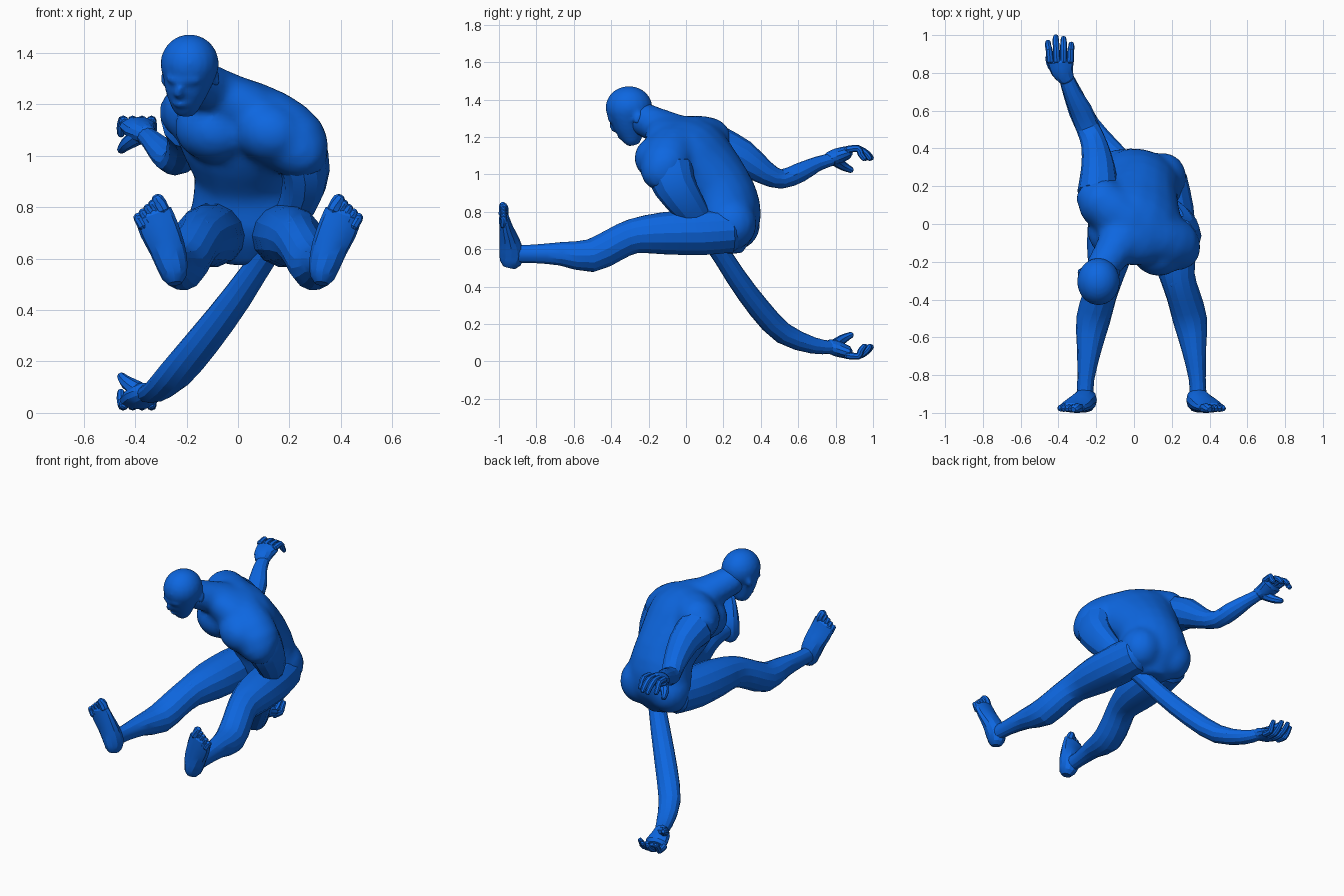
import bpy, bmesh, math
from mathutils import Vector, Matrix

if "Cube" in bpy.data.objects:
    bpy.data.objects.remove(bpy.data.objects["Cube"])

blue = bpy.data.materials.new("blue")
blue.use_nodes = True
blue.diffuse_color = (0.004, 0.135, 0.75, 1)
blue.node_tree.nodes["Principled BSDF"].inputs["Base Color"].default_value = blue.diffuse_color


def finish(name, bm, fuse=0):
    """Turn a bmesh into an object; optionally fuse overlapping volumes."""
    bmesh.ops.recalc_face_normals(bm, faces=bm.faces)
    mesh = bpy.data.meshes.new(name)
    bm.to_mesh(mesh)
    bm.free()
    mesh.materials.append(blue)
    ob = bpy.data.objects.new(name, mesh)
    bpy.context.collection.objects.link(ob)
    if fuse:
        rem = ob.modifiers.new("fuse", 'REMESH')
        rem.mode, rem.voxel_size, rem.use_smooth_shade = 'VOXEL', fuse, True
        soft = ob.modifiers.new("soften", 'SMOOTH')
        soft.factor, soft.iterations = 0.5, 6
    else:
        bpy.ops.object.select_all(action='DESELECT')
        ob.select_set(True)
        bpy.context.view_layer.objects.active = ob
        bpy.ops.object.shade_smooth_by_angle(angle=math.radians(25))


def spline(pts, steps):
    """Catmull-Rom resampling of (x, y, z, width, depth) stations."""
    pts = [Vector(p) for p in pts]
    ext = [pts[0] * 2 - pts[1]] + pts + [pts[-1] * 2 - pts[-2]]
    out = []
    for i in range(1, len(ext) - 2):
        a, b, c, d = ext[i - 1:i + 3]
        for k in range(steps):
            t = k / steps
            out.append((b * 2 + (c - a) * t + (a * 2 - b * 5 + c * 4 - d) * t ** 2
                        + (b * 3 - a - c * 3 + d) * t ** 3) / 2)
    return out + [pts[-1]]


def tube(bm, pts, side=(1, 0, 0), side_end=None, n=12, steps=2):
    """Loft elliptical sections along a path, with rounded ends."""
    st = spline(pts, steps)
    side = Vector(side)
    side_end = Vector(side_end or side)
    pos = [Vector(p[:3]) for p in st]
    rings = []
    last = len(st) - 1
    for i, p in enumerate(st):
        t = (pos[min(i + 1, last)] - pos[max(i - 1, 0)]).normalized()
        u = side.lerp(side_end, i / last)
        u = (u - t * u.dot(t)).normalized()
        v = t.cross(u)
        sections = [(0, 1)]
        if i == 0:
            sections = [(-0.5, 0.6), (0, 1)]
        elif i == last:
            sections = [(0, 1), (0.5, 0.6)]
        for off, k in sections:
            c = pos[i] + t * off * min(p[3], p[4])
            rings.append([bm.verts.new(c + u * math.cos(a) * p[3] * k + v * math.sin(a) * p[4] * k)
                          for a in (math.tau * j / n for j in range(n))])
    for lo, hi in zip(rings, rings[1:]):
        for j in range(n):
            bm.faces.new((lo[j], lo[(j + 1) % n], hi[(j + 1) % n], hi[j]))
    bm.faces.new(rings[0])
    bm.faces.new(rings[-1])


def blob(bm, c, r, rot=(0, 0, 0), seg=16):
    """Ellipsoid muscle or mass."""
    m = Matrix.Translation(c)
    for angle, axis in zip(rot, "XYZ"):
        m = m @ Matrix.Rotation(math.radians(angle), 4, axis)
    bmesh.ops.create_uvsphere(bm, u_segments=seg, v_segments=seg // 2 + 2, radius=1,
                              matrix=m @ Matrix.Diagonal((*r, 1)))


# Torso: leaning and twisted trunk with shoulders, chest, seat and neck
bm = bmesh.new()
tube(bm, [(.04, .23, .63, .15, .11), (.04, .225, .71, .22, .16), (.035, .22, .82, .22, .175),
          (.03, .175, .93, .205, .175), (.01, .085, 1.04, .25, .185), (0, .01, 1.13, .27, .18),
          (-.03, -.06, 1.19, .23, .135), (-.08, -.13, 1.245, .13, .09)],
     (1, -.25, 0), (.82, -.57, -.2), n=18)
# Shoulder girdle
tube(bm, [(-.235, .16, 1.165, .10, .10), (-.19, .13, 1.17, .135, .13), (-.04, .02, 1.175, .14, .14),
          (.12, -.07, 1.12, .14, .145), (.22, -.11, 1.04, .14, .14), (.26, -.11, .97, .10, .12)],
     (.5, .2, 1), n=16)
# Chest and seat
blob(bm, (.12, -.145, 1.09), (.145, .13, .12), (0, 15, -30))
blob(bm, (-.10, -.06, 1.10), (.155, .13, .125), (0, 10, -30))
for x, y in ((-.07, .265), (.15, .245)):
    blob(bm, (x, y, .735), (.13, .135, .14))
tube(bm, [(-.05, -.06, 1.225, .13, .10), (-.12, -.16, 1.265, .10, .095), (-.18, -.25, 1.305, .088, .09)],
     (.82, -.57, 0))
finish("torso", bm, fuse=.02)

# Head: skull, jaw, brow, nose, lips and ears, bowed and turned slightly
bm = bmesh.new()
blob(bm, (-.188, -.305, 1.357), (.114, .126, .115), seg=20)
tube(bm, [(-.19, -.31, 1.32, .105, .105), (-.20, -.30, 1.25, .085, .085),
          (-.205, -.285, 1.18, .052, .05)], (.95, -.3, 0), n=16)
blob(bm, (-.215, -.39, 1.295), (.07, .024, .02), (10, 0, -15))
tube(bm, [(-.22, -.395, 1.285, .012, .012), (-.23, -.39, 1.25, .017, .02),
          (-.232, -.372, 1.235, .022, .018)], (.95, -.3, 0), n=8)
blob(bm, (-.225, -.35, 1.2), (.034, .016, .014), (0, 0, -15), 10)
for x, y in ((-.085, -.255), (-.285, -.255)):
    blob(bm, (x, y, 1.3), (.016, .022, .036), (-25, 0, 0), 10)
finish("head", bm, fuse=.011)

# Legs and feet, mirrored about the hip centre line
for label in ("left", "right"):
    def place(pts):
        return [p if label == "left" else (.08 - p[0], *p[1:]) for p in pts]

    bm = bmesh.new()
    tube(bm, place([(.16, .24, .70, .12, .12), (.185, .08, .69, .13, .125), (.205, -.12, .685, .125, .115),
                    (.23, -.28, .67, .093, .095), (.262, -.38, .625, .09, .092),
                    (.297, -.51, .565, .09, .09), (.318, -.67, .575, .064, .064),
                    (.335, -.82, .575, .045, .05), (.34, -.92, .575, .045, .05)]), n=14)
    blob(bm, place([(.22, -.29, .715)])[0], (.05, .06, .045), seg=10)
    finish(label + "_leg", bm)

    bm = bmesh.new()
    tube(bm, place([(.328, -.94, .525, .047, .056), (.335, -.932, .57, .06, .066),
                    (.355, -.943, .64, .07, .055), (.387, -.962, .715, .077, .037),
                    (.41, -.973, .775, .074, .026)]), n=12)
    for i in range(5):
        f = i / 4
        r = .019 if i else .026
        root = (.37 + .08 * f, -.976, .785 - .06 * f, r, r)
        mid = (.384 + .082 * f, -.974, .815 - .06 * f, r, r)
        tip = (.396 + .073 * f, -.98, .836 - .07 * f, r * .9, r * .8)
        tube(bm, place([root, mid, tip]), n=8)
    finish(label + "_foot", bm)

# Arms: one sweeps straight back, the other passes under the hips
arms = {
    "right": [(-.19, .17, 1.14, .11, .12), (-.19, .30, 1.09, .09, .095), (-.21, .42, 1.01, .07, .065),
              (-.245, .51, .975, .062, .052), (-.285, .61, 1.01, .06, .052),
              (-.33, .70, 1.055, .045, .04), (-.36, .78, 1.08, .038, .034)],
    "left": [(.235, -.09, 1.03, .11, .13), (.262, -.06, .94, .095, .115), (.235, .02, .82, .075, .09),
             (.13, .14, .65, .05, .055), (0, .265, .455, .06, .055), (-.13, .39, .285, .068, .06),
             (-.245, .52, .15, .068, .058), (-.32, .68, .085, .052, .044), (-.36, .78, .075, .038, .034)],
}
for label, path in arms.items():
    bm = bmesh.new()
    tube(bm, path, n=12)
    finish(label + "_arm", bm)

    # Hands reach back with curled fingers; the lower one is turned over
    def turn(pts):
        return [p if label == "right" else (p[0], p[1], 1.165 - p[2], *p[3:]) for p in pts]

    bm = bmesh.new()
    tube(bm, turn([(-.355, .765, 1.083, .041, .037), (-.38, .81, 1.098, .06, .042),
                   (-.39, .865, 1.117, .072, .035)]), n=12)
    for i, reach in enumerate((.97, .998, .99, .96)):
        x, fan = -.443 + .035 * i, -.012 + .006 * i
        tube(bm, turn([(x, .86, 1.132, .02, .02), (x + fan * .5, .92, 1.138, .018, .018),
                       (x + fan, reach - .025, 1.107, .017, .017),
                       (x + fan, reach - .006, 1.082, .014, .014)]), n=8)
    tube(bm, turn([(-.39, .80, 1.075, .036, .032), (-.435, .84, 1.045, .026, .025),
                   (-.455, .885, 1.022, .016, .016)]), n=8)
    finish(label + "_hand", bm)
